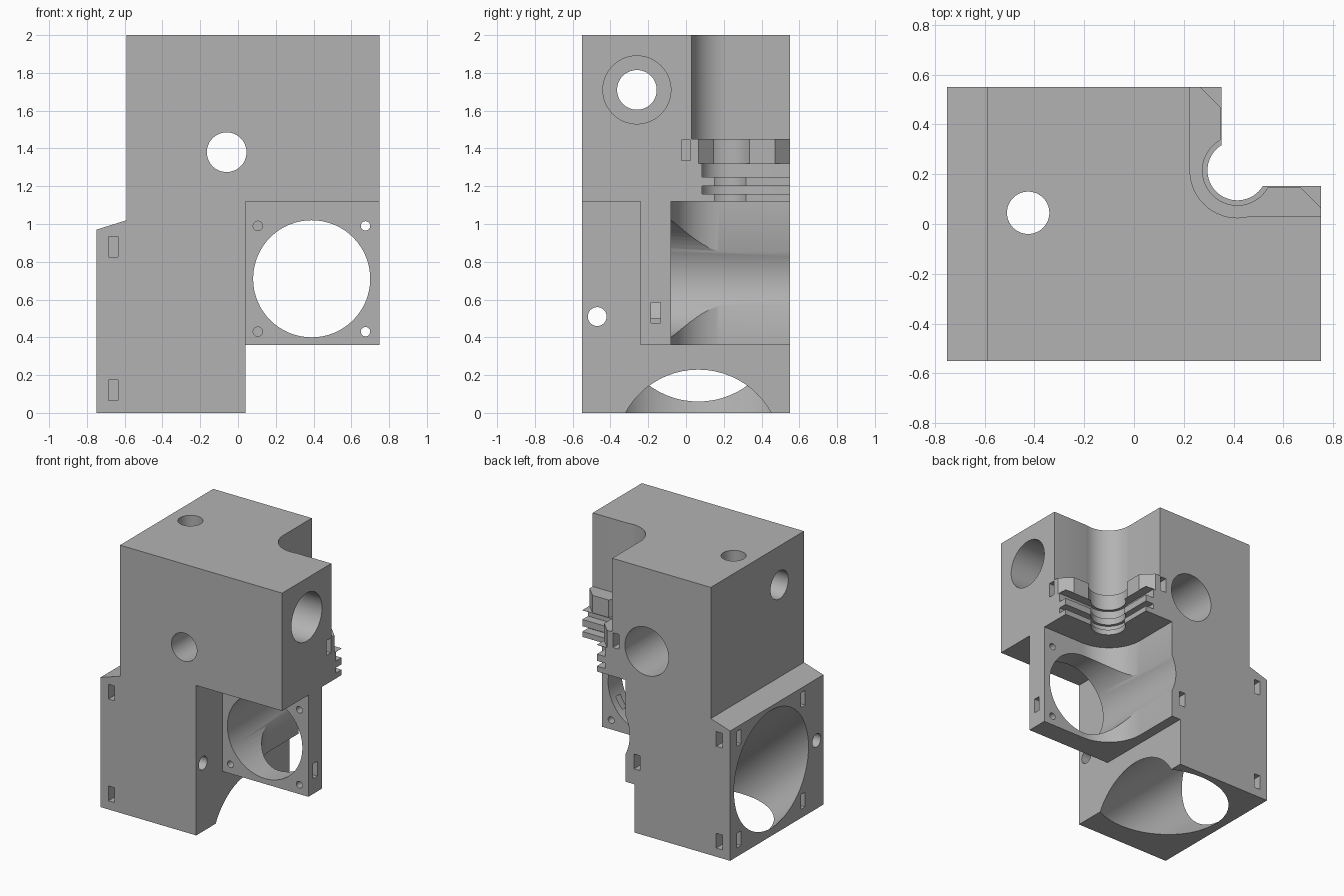
import bpy, bmesh, math
from mathutils import Vector

old = bpy.data.objects.get("Cube")
if old:
    bpy.data.objects.remove(old, do_unlink=True)

grey = bpy.data.materials.new("plastic grey")
grey.use_nodes = True
grey.diffuse_color = (0.45, 0.45, 0.45, 1)
grey.node_tree.nodes["Principled BSDF"].inputs["Base Color"].default_value = grey.diffuse_color


def place(axis, u, v, d):
    return Vector({"x": (d, u, v), "y": (u, d, v), "z": (u, v, d)}[axis])


def prism(name, pts, axis, a, b, shift=(0, 0)):
    """Extrude a 2D profile along an axis, optionally shearing the far end."""
    bm = bmesh.new()
    near = [bm.verts.new(place(axis, u, v, a)) for u, v in pts]
    far = [bm.verts.new(place(axis, u + shift[0], v + shift[1], b)) for u, v in pts]
    bm.faces.new(near)
    bm.faces.new(far[::-1])
    n = len(pts)
    for i in range(n):
        j = (i + 1) % n
        bm.faces.new((near[j], near[i], far[i], far[j]))
    bmesh.ops.recalc_face_normals(bm, faces=bm.faces)
    mesh = bpy.data.meshes.new(name)
    bm.to_mesh(mesh)
    bm.free()
    mesh.materials.append(grey)
    ob = bpy.data.objects.new(name, mesh)
    bpy.context.collection.objects.link(ob)
    return ob


def rect(u0, u1, v0, v1):
    return [(u0, v0), (u1, v0), (u1, v1), (u0, v1)]


def circle(u, v, r, n=64):
    return [(u + r * math.cos(math.tau * i / n), v + r * math.sin(math.tau * i / n))
            for i in range(n)]


def corner(wx, wy, cx, cy, r, flare=False):
    """Corner notch: two walls joined by an arc, optionally with flared ends."""
    a0 = math.acos(max(-1, (wx - cx) / r))
    a1 = math.tau + math.asin(max(-1, (wy - cy) / r))
    arc = [(cx + r * math.cos(a0 + (a1 - a0) * i / 32),
            cy + r * math.sin(a0 + (a1 - a0) * i / 32)) for i in range(33)]
    if flare:
        return ([(wx - 0.18, 0.65), (wx, 0.47)] + arc
                + [(0.67, wy), (0.85, wy - 0.18), (0.85, 0.65)])
    return [(wx, 0.65)] + arc + [(0.85, wy), (0.85, 0.65)]


# Main body from its front profile
body = prism("mount_body", [(-0.75, 0), (0.04, 0), (0.04, 0.36), (0.75, 0.36), (0.75, 2),
                            (-0.59, 2), (-0.59, 1.02), (-0.75, 0.97)], "y", -0.55, 0.55)


def cut(pts, axis, a, b, shift=(0, 0)):
    tool = prism("cutter", pts, axis, a, b, shift)
    tool.hide_render = True
    mod = body.modifiers.new("cut", "BOOLEAN")
    mod.operation = "DIFFERENCE"
    mod.solver = "EXACT"
    mod.object = tool
    bpy.context.view_layer.objects.active = body
    bpy.ops.object.modifier_apply(modifier=mod.name)
    mesh = tool.data
    bpy.data.objects.remove(tool, do_unlink=True)
    bpy.data.meshes.remove(mesh)


# Recess in front of the small fan plate
cut(rect(0.04, 0.9, 0.3, 1.12), "y", -0.7, -0.24)

# Corner notch: open top, flared nut seat, grooved neck, lower chamber
C = (0.415, 0.215)
cut(corner(0.115, -0.08, 0.4, 0.205, 0.285), "z", 0.3, 1.12)
cut(corner(0.225, 0.03, *C, 0.19), "z", 1.45, 2.1)
cut(corner(0.352, 0.152, *C, 0.12), "z", 1.05, 1.5)
cut(corner(0.347, 0.147, *C, 0.14, flare=True), "z", 1.32, 1.5)
for z0, z1 in ((1.16, 1.20), (1.25, 1.318)):
    cut(corner(0.285, 0.085, *C, 0.141), "z", z0, z1)

# Small fan duct and its screw holes
cut(circle(0.39, 0.71, 0.31), "y", -0.4, 0.7)
for x in (0.105, 0.675):
    for z in (0.43, 0.99):
        cut(circle(x, z, 0.025, 24), "y", -0.4, -0.02)

# Large fan duct slanting down to the underside
cut(circle(0.065, 0.545, 0.44), "x", -0.8, 0.1, (0, -0.81))

# Through holes with counterbores, cable hole and vertical hole
cut(circle(-0.26, 1.71, 0.105), "x", -0.9, 0.9)
cut(circle(-0.26, 1.71, 0.18), "x", 0.25, 0.9)
cut(circle(-0.06, 1.38, 0.105), "y", -0.7, 0.7)
cut(circle(-0.06, 1.38, 0.18), "y", 0.05, 0.7)
cut(circle(-0.47, 0.51, 0.05, 32), "x", -0.9, 0.2)
cut(circle(-0.425, 0.045, 0.085), "z", 0.5, 2.1)


def slot(u, z, axis, a, b):
    cut(rect(u - 0.025, u + 0.025, z - 0.055, z + 0.055), axis, a, b)


# Nut slots around the large fan
for z in (0.12, 0.88):
    for a, b in ((-0.7, -0.45), (0.47, 0.7)):
        slot(-0.66, z, "y", a, b)
    for y in (0.445, -0.31):
        slot(y, z, "x", -0.9, -0.7)

# Nut slots beside the small fan and the neck
slot(-0.16, 0.53, "x", 0.62, 0.9)
slot(0.02, 0.53, "y", 0.4, 0.7)
slot(0.0, 1.39, "x", 0.6, 0.9)
slot(0.195, 1.39, "y", 0.4, 0.7)

# Smooth the bores, keep the edges sharp
bpy.ops.object.select_all(action="DESELECT")
body.select_set(True)
bpy.context.view_layer.objects.active = body
bpy.ops.object.shade_smooth_by_angle(angle=math.radians(30))
